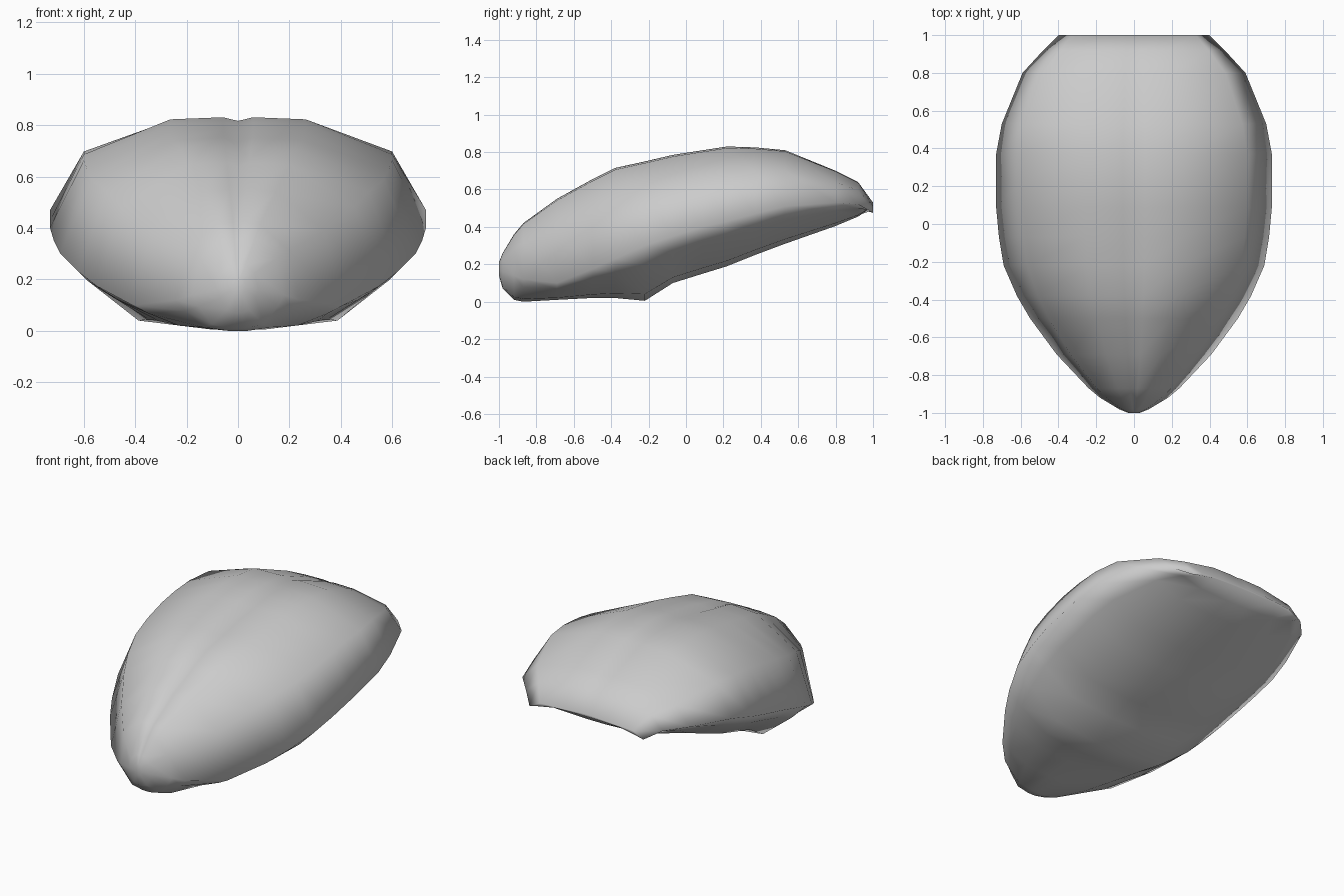
import bpy, bmesh

if "Cube" in bpy.data.objects:
    bpy.data.objects.remove(bpy.data.objects["Cube"])

# stations front to back: y, half width, height of widest point, top, bottom
STATIONS = [
    (-1.00, .03, .17, .21, .14),
    (-.98, .08, .16, .26, .07),
    (-.92, .18, .14, .36, .01),
    (-.87, .24, .12, .42, .00),
    (-.69, .41, .10, .55, .01),
    (-.50, .55, .175, .655, .02),
    (-.38, .62, .23, .715, .02),
    (-.22, .69, .30, .75, .005),
    (-.07, .715, .35, .785, .10),
    (.09, .73, .40, .81, .15),
    (.22, .73, .43, .83, .19),
    (.37, .73, .47, .825, .25),
    (.53, .70, .51, .81, .31),
    (.80, .59, .53, .70, .405),
    (.92, .48, .52, .64, .455),
    (1.00, .40, .475, .53, .515),
]


def section(y, w, zw, zt, zb):
    """Closed mirrored cross-section, starting at the top centre groove."""
    up, down = zt - zw, zw - zb
    half = [(.08, zt), (.36, zt - .02 * up), (.82, zw + .64 * up), (1, zw),
            (.85, zw - .35 * down), (.56, zb + .12 * down), (.14, zb)]
    right = [(f * w, y, z) for f, z in half]
    left = [(-x, y, z) for x, y, z in reversed(right)]
    return [(0, y, zt - .035 * up)] + right + [(0, y, zb)] + left


# lofted shell body
bm = bmesh.new()
rings = [[bm.verts.new(p) for p in section(*s)] for s in STATIONS]
n = len(rings[0])
for a, b in zip(rings, rings[1:]):
    for i in range(n):
        j = (i + 1) % n
        bm.faces.new((a[i], a[j], b[j], b[i]))

# front and rear end caps
bm.faces.new(rings[0])
bm.faces.new(rings[-1])
bmesh.ops.recalc_face_normals(bm, faces=bm.faces[:])
for f in bm.faces:
    f.smooth = True

mesh = bpy.data.meshes.new("shell_body")
bm.to_mesh(mesh)
bm.free()
body = bpy.data.objects.new("shell_body", mesh)
bpy.context.collection.objects.link(body)
